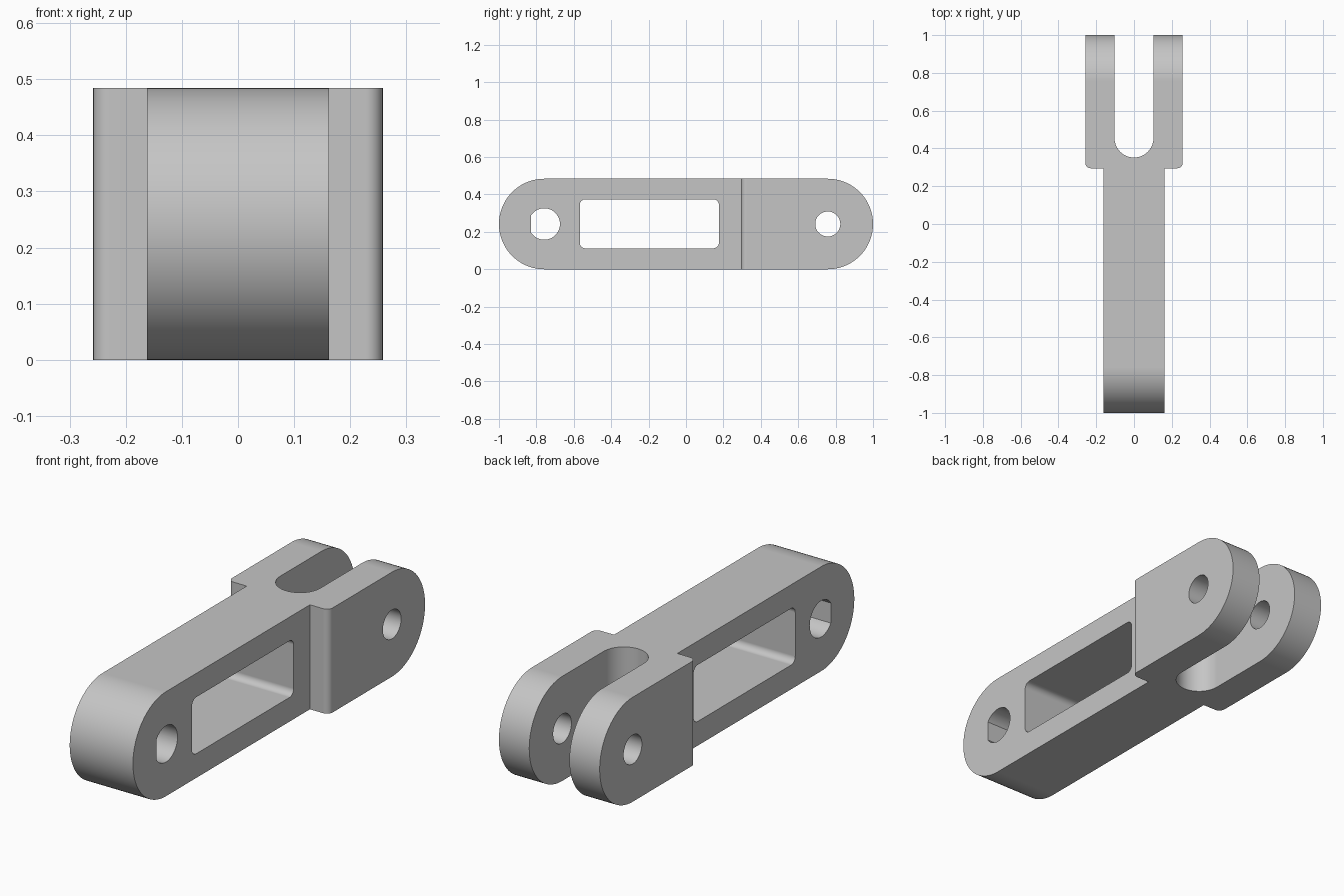
import bpy, bmesh, math
from mathutils import Vector

HEIGHT = 0.484
MID = HEIGHT / 2
END_Y = 1 - MID      # centre of each rounded end
ARM, STEM, SLOT = 0.258, 0.162, 0.103
STEP_Y, SLOT_Y = 0.295, 0.455

cube = bpy.data.objects.get("Cube")
if cube:
    bpy.data.objects.remove(cube, do_unlink=True)

grey = bpy.data.materials.new("plain grey")
grey.use_nodes = True
grey.diffuse_color = (0.56, 0.56, 0.56, 1)
grey.node_tree.nodes["Principled BSDF"].inputs["Base Color"].default_value = grey.diffuse_color


def arc(cx, cy, r, start, end, steps):
    """Points on an arc, angles in degrees."""
    angles = [math.radians(start + (end - start) * i / steps) for i in range(steps + 1)]
    return [(cx + r * math.cos(a), cy + r * math.sin(a)) for a in angles]


def prism(name, outline, axis, low, high):
    """Extrude an outline: (y, z) along x, or (x, y) along z."""
    bm = bmesh.new()
    place = (lambda a, b: (low, a, b)) if axis == "x" else (lambda a, b: (a, b, low))
    face = bm.faces.new([bm.verts.new(place(a, b)) for a, b in outline])
    moved = bmesh.ops.extrude_face_region(bm, geom=[face])["geom"]
    shift = Vector((high - low, 0, 0) if axis == "x" else (0, 0, high - low))
    bmesh.ops.translate(bm, vec=shift, verts=[v for v in moved if isinstance(v, bmesh.types.BMVert)])
    bmesh.ops.recalc_face_normals(bm, faces=bm.faces)
    mesh = bpy.data.meshes.new(name)
    bm.to_mesh(mesh)
    bm.free()
    mesh.materials.append(grey)
    obj = bpy.data.objects.new(name, mesh)
    bpy.context.collection.objects.link(obj)
    return obj


def combine(target, tool, operation):
    """Apply a boolean and discard the tool."""
    tool.hide_render = True
    mod = target.modifiers.new(tool.name, "BOOLEAN")
    mod.operation, mod.solver, mod.object = operation, "EXACT", tool
    bpy.ops.object.modifier_apply(modifier=mod.name)
    bpy.data.objects.remove(tool, do_unlink=True)


# Rounded bar seen from the side
bar = arc(END_Y, MID, MID, -90, 90, 48) + arc(-END_Y, MID, MID, 90, 270, 48)
link = prism("clevis_link", bar, "x", -0.4, 0.4)
bpy.context.view_layer.objects.active = link
link.select_set(True)

# Plan: narrow stem widening to a two-armed fork
r = 0.03
right_half = [(STEM, -1.1), (STEM, STEP_Y)] + arc(ARM - r, STEP_Y + r, r, -90, 0, 8)
right_half += [(ARM, 1.1), (SLOT, 1.1)] + arc(0, SLOT_Y, SLOT, 0, -90, 20)
left_half = [(-x, y) for x, y in reversed(right_half[:-1])]
combine(link, prism("fork_plan", right_half + left_half, "z", -0.1, 0.6), "INTERSECT")

# Rectangular window with rounded corners
y0, y1, z0, z1 = -0.568, 0.176, 0.112, 0.374
window = []
for cy, cz, a in ((y1 - r, z1 - r, 0), (y0 + r, z1 - r, 90),
                  (y0 + r, z0 + r, 180), (y1 - r, z0 + r, 270)):
    window += arc(cy, cz, r, a, a + 90, 8)
combine(link, prism("window_cutter", window, "x", -0.5, 0.5), "DIFFERENCE")

# D-shaped shaft hole at the front, flat towards the tip
flat = math.degrees(math.acos(0.07 / 0.084))
shaft = arc(-END_Y, MID, 0.084, -180 + flat, 180 - flat, 48)
combine(link, prism("shaft_cutter", shaft, "x", -0.5, 0.5), "DIFFERENCE")

# Round pin hole through both fork arms
pin = arc(END_Y, MID, 0.067, 0, 360, 48)[:-1]
combine(link, prism("pin_cutter", pin, "x", -0.5, 0.5), "DIFFERENCE")

# Smooth curves, crisp edges, flat-looking planes
bpy.ops.object.shade_smooth_by_angle(angle=math.radians(30))
weighted = link.modifiers.new("even_shading", "WEIGHTED_NORMAL")
weighted.keep_sharp = True
